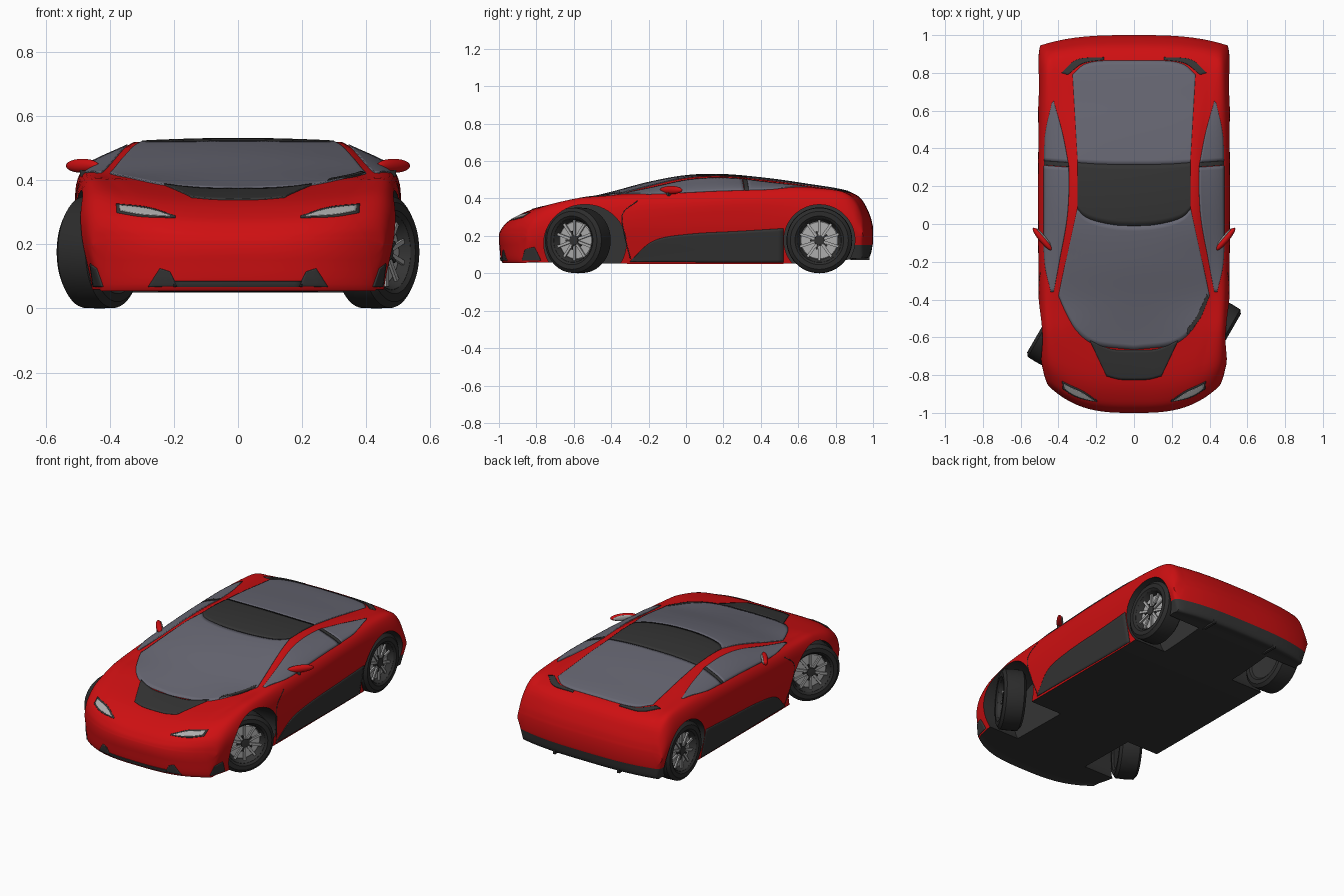
import bpy, bmesh
from math import cos, sin, pi, radians
from mathutils import Matrix, Vector
from mathutils.bvhtree import BVHTree

if "Cube" in bpy.data.objects:
    bpy.data.objects.remove(bpy.data.objects["Cube"])


def material(name, r, g, b):
    m = bpy.data.materials.new(name)
    m.use_nodes = True
    m.diffuse_color = (r, g, b, 1)
    m.node_tree.nodes["Principled BSDF"].inputs["Base Color"].default_value = (r, g, b, 1)
    return m


RED = material("red paint", 0.62, 0.005, 0.006)
DARK = material("dark trim", 0.034, 0.034, 0.034)
GLASS = material("tinted glass", 0.135, 0.135, 0.17)
RUBBER = material("tyre rubber", 0.025, 0.025, 0.025)
METAL = material("light metal", 0.42, 0.42, 0.42)


def smooth(obj, angle=35):
    bpy.ops.object.select_all(action='DESELECT')
    obj.select_set(True)
    bpy.context.view_layer.objects.active = obj
    bpy.ops.object.shade_smooth_by_angle(angle=radians(angle))


def add(name, bm, *mats):
    mesh = bpy.data.meshes.new(name)
    bm.to_mesh(mesh)
    for m in mats:
        mesh.materials.append(m)
    obj = bpy.data.objects.new(name, mesh)
    bpy.context.collection.objects.link(obj)
    return obj


def spline(pts, n):
    """Smooth curve through points of any dimension, n steps per span."""
    p = [Vector(q) for q in pts]
    p = [2 * p[0] - p[1]] + p + [2 * p[-1] - p[-2]]
    out = []
    for a, b, c, d in zip(p, p[1:], p[2:], p[3:]):
        for i in range(n):
            t = i / n
            out.append(b + (c - a) * (t / 2) + (a * 2 - b * 5 + c * 4 - d) * (t * t / 2)
                       + (b * 3 - a - c * 3 + d) * (t ** 3 / 2))
    return out + [p[-2]]


# Body sections: y, floor z, side x, shoulder x, shoulder z, rail x, rail z, centre z
STATIONS = [
    (-1.0, .165, .45, .445, .205, .40, .21, .21),
    (-.985, .062, .46, .45, .25, .37, .255, .24),
    (-.94, .06, .475, .455, .295, .34, .30, .285),
    (-.82, .058, .495, .46, .35, .33, .352, .34),
    (-.6, .055, .505, .47, .388, .38, .398, .385),
    (-.4, .052, .505, .48, .402, .385, .418, .432),
    (-.2, .05, .505, .485, .41, .36, .465, .485),
    (0, .05, .505, .485, .42, .335, .508, .521),
    (.2, .05, .505, .485, .43, .325, .518, .527),
    (.45, .05, .505, .482, .438, .335, .495, .504),
    (.65, .055, .508, .478, .44, .37, .466, .475),
    (.84, .07, .508, .472, .425, .39, .436, .444),
    (.93, .08, .505, .47, .375, .40, .395, .405),
    (.98, .085, .50, .47, .30, .41, .31, .32),
    (1.0, .16, .495, .48, .235, .42, .245, .25),
]
N = 12


def section(s):
    y, zb, wm, ws, zs, wr, zr, zt = s
    wb = wm - .04
    half = [(wb * i / N, zb) for i in range(N)]
    side = spline([(wb, zb), (wm, zb + .62 * (zs - zb)), (ws, zs), (wr, zr)], 8)
    half += [tuple(p) for p in side]
    for i in range(1, N + 1):
        x = wr * (1 - i / N)
        half.append((x, zr + (zt - zr) * (1 - (x / wr) ** 2)))
    ring = half + [(-x, z) for x, z in half[-2:0:-1]]
    # The ends wrap round in plan
    front = .17 * max(0, min(1, (-.55 - y) / .45))
    rear = .05 * max(0, min(1, (y - .8) / .2))
    return [(x, y + (front - rear) * (abs(x) / .48) ** 3, z) for x, z in ring]


bm = bmesh.new()
rings = [[bm.verts.new(p) for p in section(s)] for s in spline(STATIONS, 5)]
R = len(rings[0])
H = R // 2
for a, b in zip(rings, rings[1:]):
    for i in range(R):
        j = (i + 1) % R
        bm.faces.new((a[i], a[j], b[j], b[i]))
for ring in (rings[0], rings[-1]):
    for sign in (1, -1):
        v = [ring[(sign * k) % R] for k in range(H + 1)]
        for i in range(N):
            bm.faces.new((v[i], v[i + 1], v[H - i - 1], v[H - i]))
        bm.faces.new(v[N:H - N + 1])
bmesh.ops.bisect_plane(bm, geom=bm.verts[:] + bm.edges[:] + bm.faces[:],
                       plane_co=(0, 0, .15), plane_no=(0, 0, 1))
bmesh.ops.recalc_face_normals(bm, faces=bm.faces)
# Underside and rear diffuser are dark
for f in bm.faces:
    c = f.calc_center_median()
    f.material_index = int((f.normal.z < -.7 and c.z < .14) or (c.y > .8 and c.z < .15))
tree = BVHTree.FromBMesh(bm)
body = add("body", bm, RED, DARK)

# Wheel arches
bm = bmesh.new()
for y, z, r, stretch in ((-.54, .16, .208, 1.06), (.713, .177, .19, 1)):
    for x in (-.55, .55):
        bmesh.ops.create_cone(bm, cap_ends=True, segments=64, radius1=r, radius2=r, depth=.6,
                              matrix=Matrix.Translation((x, y, z)) @ Matrix.Diagonal((1, stretch, 1, 1))
                              @ Matrix.Rotation(pi / 2, 4, 'Y'))
cutter = add("arch_cutter", bm, DARK)
cutter.hide_render = True
mod = body.modifiers.new("arches", 'BOOLEAN')
mod.operation, mod.solver, mod.object = 'DIFFERENCE', 'EXACT', cutter
mod.material_mode = 'TRANSFER'
bpy.context.view_layer.objects.active = body
bpy.ops.object.modifier_apply(modifier=mod.name)
bpy.data.objects.remove(cutter)
smooth(body)

# Thin panels laid on the body, ruled between two edge curves
AXES = {'top': (lambda u, v: (u, v, 3), (0, 0, -1)),
        'side': (lambda u, v: (3, u, v), (-1, 0, 0)),
        'front': (lambda u, v: (u, -3, v), (0, 1, 0))}


def panel(name, mat, axis, a, b, lift=.004, mirror=True, across=12):
    place, ray = AXES[axis]
    ray = Vector(ray)
    bm = bmesh.new()
    rows = []
    for p, q in zip(spline(a, 8), spline(b, 8)):
        row = []
        for i in range(across + 1):
            start = Vector(place(*p.lerp(q, i / across)))
            hit, normal, _, _ = tree.ray_cast(start, ray)
            if hit is None:
                hit, normal, _, _ = tree.find_nearest(start + ray * 2.5)
            row.append(bm.verts.new(hit + normal * lift))
        rows.append(row)
    for r, s in zip(rows, rows[1:]):
        for i in range(across):
            bm.faces.new((r[i], r[i + 1], s[i + 1], s[i]))
    bm.normal_update()
    if sum(f.normal.dot(ray) * f.calc_area() for f in bm.faces) > 0:
        bmesh.ops.reverse_faces(bm, faces=bm.faces)
    obj = add(name, bm, mat)
    smooth(obj)
    if mirror:
        obj.modifiers.new("mirror", 'MIRROR')
    solid = obj.modifiers.new("thickness", 'SOLIDIFY')
    solid.thickness, solid.offset = .008, -1


SCREEN_TOP = [(0, -.01), (.1, -.005), (.2, .015), (.26, .04), (.30, .08)]
ROOF_BACK = [(0, .315), (.1, .315), (.2, .318), (.26, .322), (.298, .325)]
panel("windscreen", GLASS, 'top',
      [(0, -.665), (.2, -.64), (.3, -.57), (.36, -.47), (.4, -.38)], SCREEN_TOP, across=24)
panel("roof_panel", DARK, 'top', SCREEN_TOP, ROOF_BACK)
panel("rear_window", GLASS, 'top', ROOF_BACK,
      [(0, .865), (.1, .865), (.2, .86), (.27, .84), (.325, .79)], across=24)
panel("bonnet_panel", DARK, 'top', [(0, -.825), (.08, -.822), (.145, -.805)],
      [(0, -.668), (.12, -.662), (.235, -.615)])
panel("wiper_cowl", DARK, 'top', [(.28, -.585), (.35, -.5), (.395, -.39)],
      [(.285, -.55), (.33, -.49), (.385, -.37)], lift=.006, mirror=False)
panel("door_window", GLASS, 'top',
      [(.44, -.36), (.472, -.2), (.475, 0), (.475, .15), (.475, .31)],
      [(.425, -.36), (.395, -.2), (.358, 0), (.345, .15), (.345, .30)])
panel("quarter_window", GLASS, 'top', [(.474, .335), (.468, .48), (.435, .64)],
      [(.348, .325), (.378, .48), (.425, .65)])
panel("window_pillar", DARK, 'top', [(.475, .312), (.475, .335)], [(.345, .302), (.346, .326)])
panel("rear_vent", DARK, 'top', [(.16, .868), (.27, .85), (.35, .79)],
      [(.16, .882), (.3, .87), (.385, .80)])
panel("side_skirt", DARK, 'side',
      [(-.30, .062), (-.17, .062), (.02, .06), (.28, .058), (.52, .058)],
      [(-.29, .075), (-.17, .175), (.02, .21), (.28, .225), (.52, .24)])
panel("door_seam", DARK, 'side', [(-.30, .08), (-.335, .22), (-.34, .32), (-.26, .39)],
      [(-.295, .08), (-.33, .22), (-.335, .32), (-.257, .386)], lift=.001, across=2)
panel("headlight_housing", DARK, 'front', [(.195, .282), (.3, .286), (.378, .298)],
      [(.195, .288), (.28, .315), (.38, .326)], lift=.002)
panel("headlight", METAL, 'front', [(.21, .285), (.3, .291), (.367, .303)],
      [(.21, .287), (.28, .309), (.37, .32)], lift=.004)
panel("corner_intake", DARK, 'front', [(.42, .068), (.45, .068)], [(.44, .125), (.46, .14)])
panel("bumper_intake", DARK, 'front', [(.19, .07), (.28, .068)], [(.212, .115), (.243, .125)])
panel("bumper_lip", DARK, 'front', [(0, .068), (.2, .068)], [(0, .085), (.2, .085)])


# Wheels, turned about the local x axis with the outer face towards +x
def lathe(profile, steps=48):
    bm = bmesh.new()
    rings = [[bm.verts.new((x, r * cos(2 * pi * k / steps), r * sin(2 * pi * k / steps)))
              for k in range(steps)] for x, r in profile]
    for a, b in zip(rings, rings[1:]):
        for k in range(steps):
            j = (k + 1) % steps
            bm.faces.new((a[k], b[k], b[j], a[j]))
    bmesh.ops.remove_doubles(bm, verts=bm.verts, dist=1e-5)
    bmesh.ops.recalc_face_normals(bm, faces=bm.faces)
    return bm


spokes = bmesh.new()
for k in range(10):
    bmesh.ops.create_cube(spokes, size=1, matrix=Matrix.Rotation(k * pi / 5, 4, 'X')
                          @ Matrix.Translation((.036, 0, .066)) @ Matrix.Diagonal((.01, .014, .084, 1)))
star = lathe([(.03, 0), (.03, .028), (.046, .026), (.048, 0)])
for k in range(5):
    bmesh.ops.create_cube(star, size=1, matrix=Matrix.Rotation((k + .25) * pi * .4, 4, 'X')
                          @ Matrix.Translation((.04, 0, .036)) @ Matrix.Diagonal((.01, .01, .03, 1)))
parts = {
    "tyre": (lathe([(-.055, .118), (-.065, .13), (-.065, .155), (-.05, .174), (0, .176),
                    (.05, .174), (.065, .155), (.065, .13), (.055, .118)]), RUBBER),
    "rim_barrel": (lathe([(-.045, 0), (-.055, .12), (.053, .123), (.055, .117), (.02, .102)]), DARK),
    "brake_disc": (lathe([(.018, .104), (.024, .098), (.026, 0)]), METAL),
    "spokes": (spokes, METAL),
    "hub": (star, DARK),
}
for part, (bm, mat) in parts.items():
    mesh = None
    for end, y, steer in (("front", -.578, 30), ("rear", .713, 0)):
        for side, s in (("left", 1), ("right", -1)):
            name = f"{end}_{side}_{part}"
            if mesh is None:
                obj = add(name, bm, mat)
                mesh = obj.data
                smooth(obj)
            else:
                obj = bpy.data.objects.new(name, mesh)
                bpy.context.collection.objects.link(obj)
            turn = (0 if s > 0 else 180) - steer
            obj.matrix_world = (Matrix.Translation((s * .432, y, .176))
                                @ Matrix.Rotation(radians(turn), 4, 'Z'))


# Door mirrors and diffuser fins, mirrored across the car
def pair(name, mat, shape, centre, size, turn):
    bm = bmesh.new()
    mtx = (Matrix.Translation(centre) @ Matrix.Rotation(radians(turn), 4, 'Z')
           @ Matrix.Diagonal((*size, 1)))
    if shape == 'ball':
        bmesh.ops.create_uvsphere(bm, u_segments=24, v_segments=12, radius=1, matrix=mtx)
    else:
        bmesh.ops.create_cube(bm, size=2, matrix=mtx)
    obj = add(name, bm, mat)
    obj.modifiers.new("mirror", 'MIRROR')
    smooth(obj)


pair("mirror_shell", RED, 'ball', (.485, -.08, .445), (.078, .018, .022), 50)
pair("mirror_glass", METAL, 'ball', (.477, -.069, .445), (.06, .007, .017), 50)
pair("mirror_stalk", DARK, 'box', (.455, -.11, .422), (.04, .012, .01), 40)
pair("diffuser_fin", DARK, 'box', (.22, .93, .095), (.008, .05, .025), 0)
